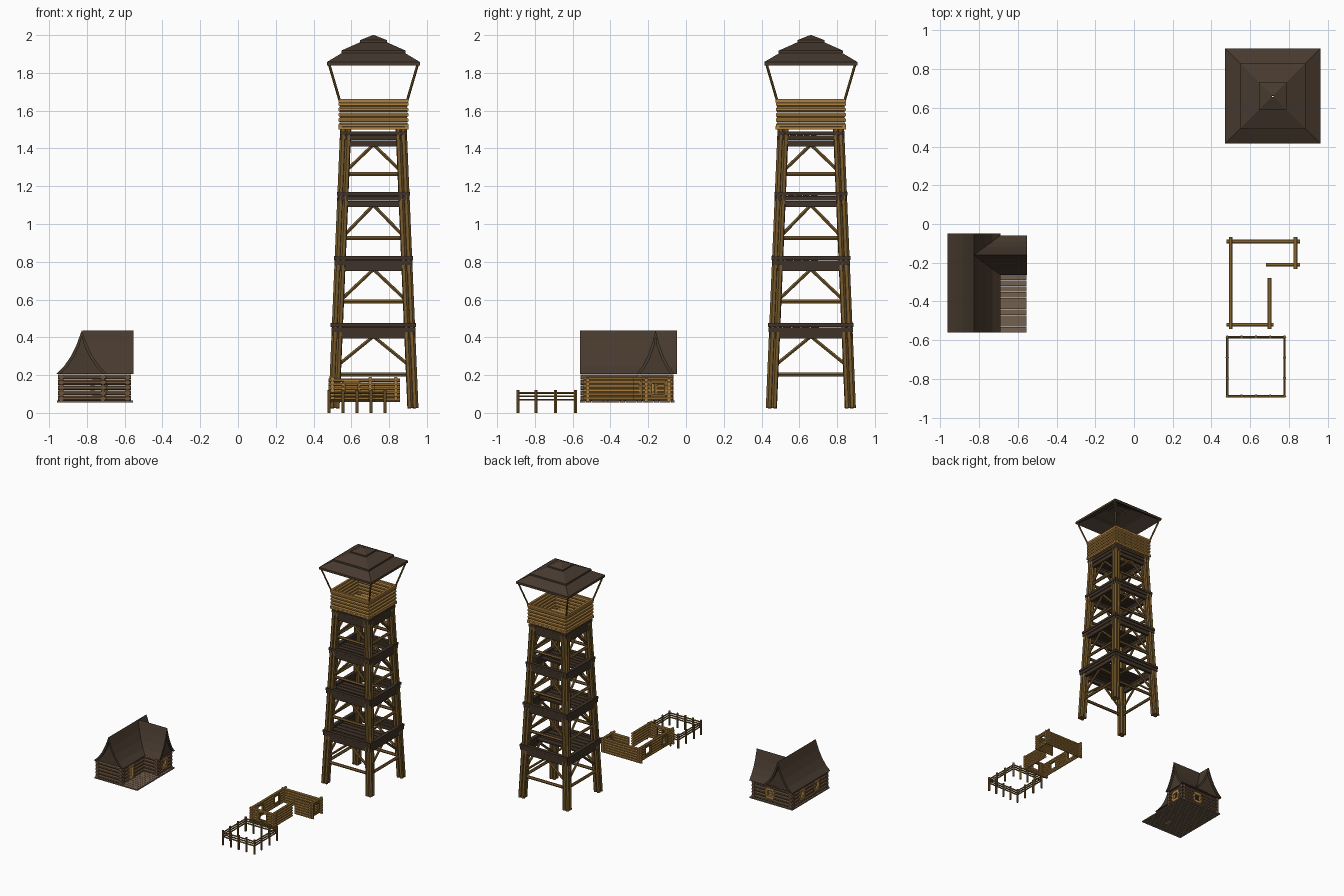
import bpy, bmesh
from math import pi
from mathutils import Vector as V, Matrix

if "Cube" in bpy.data.objects:
    bpy.data.objects.remove(bpy.data.objects["Cube"])


def mat(name, c):
    m = bpy.data.materials.new(name)
    m.diffuse_color = (*c, 1)
    m.use_nodes = True
    m.node_tree.nodes["Principled BSDF"].inputs["Base Color"].default_value = m.diffuse_color
    return m


GOLD = mat("golden_wood", (.42, .22, .05))
LEG = mat("post_wood", (.19, .105, .025))
DARK = mat("dark_wood", (.05, .032, .02))
ROOF = mat("roof_wood", (.065, .043, .028))
BROWN = mat("brown_log", (.15, .09, .05))
FLOOR = mat("floor_wood", (.17, .115, .075))


class Part:
    """Collects simple solids into one object."""

    def __init__(self, name, material):
        self.name, self.mat, self.bm = name, material, bmesh.new()

    def rod(self, a, b, r, n=8):
        a, b = V(a), V(b)
        d = b - a
        q = d.to_track_quat('Z', 'Y').to_matrix().to_4x4()
        bmesh.ops.create_cone(self.bm, cap_ends=True, segments=n, radius1=r, radius2=r, depth=d.length,
                              matrix=Matrix.Translation((a + b) / 2) @ q @ Matrix.Rotation(pi / n, 4, 'Z'))

    def box(self, lo, hi):
        lo, hi = V(lo), V(hi)
        bmesh.ops.create_cube(self.bm, size=1, matrix=Matrix.Translation((lo + hi) / 2)
                              @ Matrix.Diagonal((*(hi - lo), 1)))

    def prism(self, pts, shift):
        f = self.bm.faces.new([self.bm.verts.new(p) for p in pts])
        r = bmesh.ops.extrude_face_region(self.bm, geom=[f], use_keep_orig=True)
        bmesh.ops.translate(self.bm, vec=shift, verts=[e for e in r['geom'] if isinstance(e, bmesh.types.BMVert)])

    def done(self):
        bmesh.ops.recalc_face_normals(self.bm, faces=self.bm.faces[:])
        me = bpy.data.meshes.new(self.name)
        self.bm.to_mesh(me)
        me.materials.append(self.mat)
        bpy.context.collection.objects.link(bpy.data.objects.new(self.name, me))


def log_wall(part, frame, a, b, z0, rows, r, holes=(), over=.022, lift=0):
    """Stacked logs from a to b (xy), cut and framed at holes (start, end, low, high)."""
    a, b = V((*a, 0)), V((*b, 0))
    L = (b - a).length
    u = (b - a) / L
    at = lambda s, z: a + u * s + V((0, 0, z))
    for i in range(rows):
        z, s = z0 + lift + r + i * 2 * r, -over
        for h in sorted(holes):
            if h[2] < z < h[3]:
                part.rod(at(s, z), at(h[0], z), r)
                s = h[1]
        part.rod(at(s, z), at(L + over, z), r)
    for s0, s1, l, h in holes:
        for p, q in [((s0, l), (s1, l)), ((s0, h), (s1, h)), ((s0, l), (s0, h)), ((s1, l), (s1, h))]:
            frame.rod(at(*p), at(*q), r * 1.1, 4)


# ---------- watchtower ----------
CX, CY = .717, .661
SIDES = [Matrix.Rotation(k * pi / 2, 3, 'Z') for k in range(4)]
P = lambda m, x, y, z: m @ V((x, y, 0)) + V((CX, CY, z))
leg_c = lambda z: .21 - .042 * z

legs = Part("tower_legs", LEG)
braces = Part("tower_braces", LEG)
rings = Part("tower_rings", DARK)
decks = Part("tower_decks", DARK)
for m in SIDES:
    for dx in (-.014, .014):
        for dy in (-.014, .014):
            legs.rod(P(m, leg_c(.025) + dx, leg_c(.025) + dy, .025),
                     P(m, leg_c(1.52) + dx, leg_c(1.52) + dy, 1.52), .016, 6)
for zr, h, zb, zd in [(.395, .226, .203, .27), (.75, .209, .59, .615), (1.09, .193, .925, .955), (1.41, .177, 1.265, 1.3)]:
    for m in SIDES:
        c, d = leg_c(zb), leg_c(zd)
        braces.rod(P(m, -c, -c, zb), P(m, c, -c, zb), .012, 6)
        for s in (-1, 1):
            braces.rod(P(m, s * (d - .02), -d, zd - .01), P(m, 0, -leg_c(zr), zr + .01), .01, 6)
        # two stacked ring beams, the lower one shorter
        for z0, z1, e in [(0, .032, .008), (.034, .058, .003), (.06, .08, 0)]:
            p, q = P(m, e - h, e - h, zr + z0), P(m, h - e, .03 - h, zr + z1)
            rings.box([min(i) for i in zip(p, q)], [max(i) for i in zip(p, q)])
    # partial plank deck on each level
    w = h - .03
    for i in range(5):
        y = CY - w + i * w / 4
        decks.box((CX - w, y, zr + .05), (CX + w, y + w / 4 - .006, zr + .062))

# lookout cabin
cabin = Part("lookout_walls", GOLD)
for m in SIDES:
    for i in range(5):
        e = .172
        cabin.rod(P(m, -e - .006, -e, 1.522 + i * .028), P(m, e + .006, -e, 1.522 + i * .028), .0145)
    for z in (1.51, 1.652):
        cabin.rod(P(m, -.186, -.175, z), P(m, .186, -.175, z), .012, 4)
floor = Part("lookout_floor", GOLD)
for i in range(8):
    y = CY - .168 + i * .042
    spans = [(-.168, -.04), (.05, .168)] if 3 <= i <= 4 else [(-.168, .168)]
    for s, t in spans:
        floor.box((CX + s, y, 1.5), (CX + t, y + .038, 1.514))

# roof posts and tiered hollow roof
posts = Part("roof_posts", LEG)
for m in SIDES:
    posts.rod(P(m, .176, .176, 1.645), P(m, .236, .236, 1.85), .007, 6)
roof = Part("tower_roof", ROOF)
tiers = [(.246, 1.84, 1.858, .15, 1.915), (.17, 1.904, 1.918, .06, 1.967), (.072, 1.96, 1.973, .004, 2.0)]
for h, z0, z1, t, z2 in tiers:
    rows = [(h - .006, z0), (h, z0), (h, z1), (t, z2), (t, z2 - .018)]
    loops = [[roof.bm.verts.new(P(m, r, r, z)) for m in SIDES] for r, z in rows]
    for A, B in zip(loops, loops[1:] + loops[:1]):
        for k in range(4):
            j = (k + 1) % 4
            roof.bm.faces.new((A[k], A[j], B[j], B[k]))
for p in (legs, braces, rings, decks, cabin, floor, posts, roof):
    p.done()

# ---------- cottage ----------
walls = Part("cottage_walls", BROWN)
frames = Part("cottage_frames", GOLD)
W, E, X = -.935, -.715, -.585
S, M, N = -.54, -.245, -.085
win = lambda c: (c - .035, c + .035, .1, .17)
for a, b, holes in [((W, S), (E, S), []), ((W, S), (W, N), [win(.13), win(.33)]), ((W, N), (X, N), [win(.2)]),
                    ((X, M), (X, N), [win(.08)]), ((E, M), (X, M), []),
                    ((E, S), (E, M), [(.08, .15, .065, .175)])]:
    log_wall(walls, frames, a, b, .062, 5, .0142, holes, over=.018)
deck = Part("cottage_floor", FLOOR)
for i in range(17):
    y = -.56 + i * .03
    deck.box((-.958, y, .055), (-.555, min(y + .028, -.06), .065))

# flared roofs: curved shell plus recessed gable filling
roof2 = Part("cottage_roof", ROOF)
gable = Part("cottage_gables", ROOF)


def flared(half, place, shift, inset):
    right = [(half * f, z) for f, z in [(.2, .362), (.42, .3), (.7, .245), (1, .205)]]
    inner = [(max(x - .014, .004), z - .008) for x, z in right]
    inner[-1] = (half - .02, .205)
    for s in (-1, 1):
        o = [(0, .437)] + right
        i = [(0, .405)] + inner
        for k in range(4):
            roof2.prism([place(s * x, z) for x, z in (o[k], o[k + 1], i[k + 1], i[k])], shift)
    fill = [(0, .415)] + inner
    n = V(shift).normalized()
    gable.prism([place(x, z) + n * inset for x, z in fill + [(-x, z) for x, z in fill[:0:-1]]],
                V(shift) - n * 2 * inset)


flared(.137, lambda x, z: V((-.827 + x, -.56, z)), (0, .512, 0), .016)
flared(.102, lambda x, z: V((-.553, -.161 + x, z)), (-.27, 0, 0), .016)
for p in (walls, frames, deck, roof2, gable):
    p.done()

# ---------- unfinished log house ----------
ruin = Part("open_log_walls", GOLD)
rframe = Part("open_log_frames", LEG)
hole = lambda c: (c - .04, c + .04, .092, .165)
for a, b, holes, lift in [((.5, -.09), (.835, -.09), [], 0), ((.835, -.21), (.835, -.09), [hole(.062)], .008),
                          ((.705, -.21), (.835, -.21), [], 0), ((.7, -.52), (.7, -.3), [], .008),
                          ((.5, -.52), (.7, -.52), [hole(.1)], 0),
                          ((.5, -.52), (.5, -.09), [hole(.103), hole(.32)], .008)]:
    log_wall(ruin, rframe, a, b, .058, 6, .0105, holes, lift=lift)
ruin.done()
rframe.done()

# ---------- paddock fence ----------
fposts = Part("fence_posts", LEG)
rails = Part("fence_rails", LEG)
x0, x1, y0, y1 = .482, .778, -.89, -.585
spots = [(x0 + (x1 - x0) * i / 4, y) for i in range(5) for y in (y0, y1)]
spots += [(x, y) for x in (x0, x1) for y in (-.795, -.69)]
for x, y in spots:
    fposts.rod((x, y, 0), (x, y, .122), .009, 6)
for z in (.07, .088, .106):
    for y in (y0, y1):
        rails.rod((x0, y, z), (x1, y, z), .0055, 6)
    for x in (x0, x1):
        rails.rod((x, y0, z), (x, y1, z), .0055, 6)
fposts.done()
rails.done()
